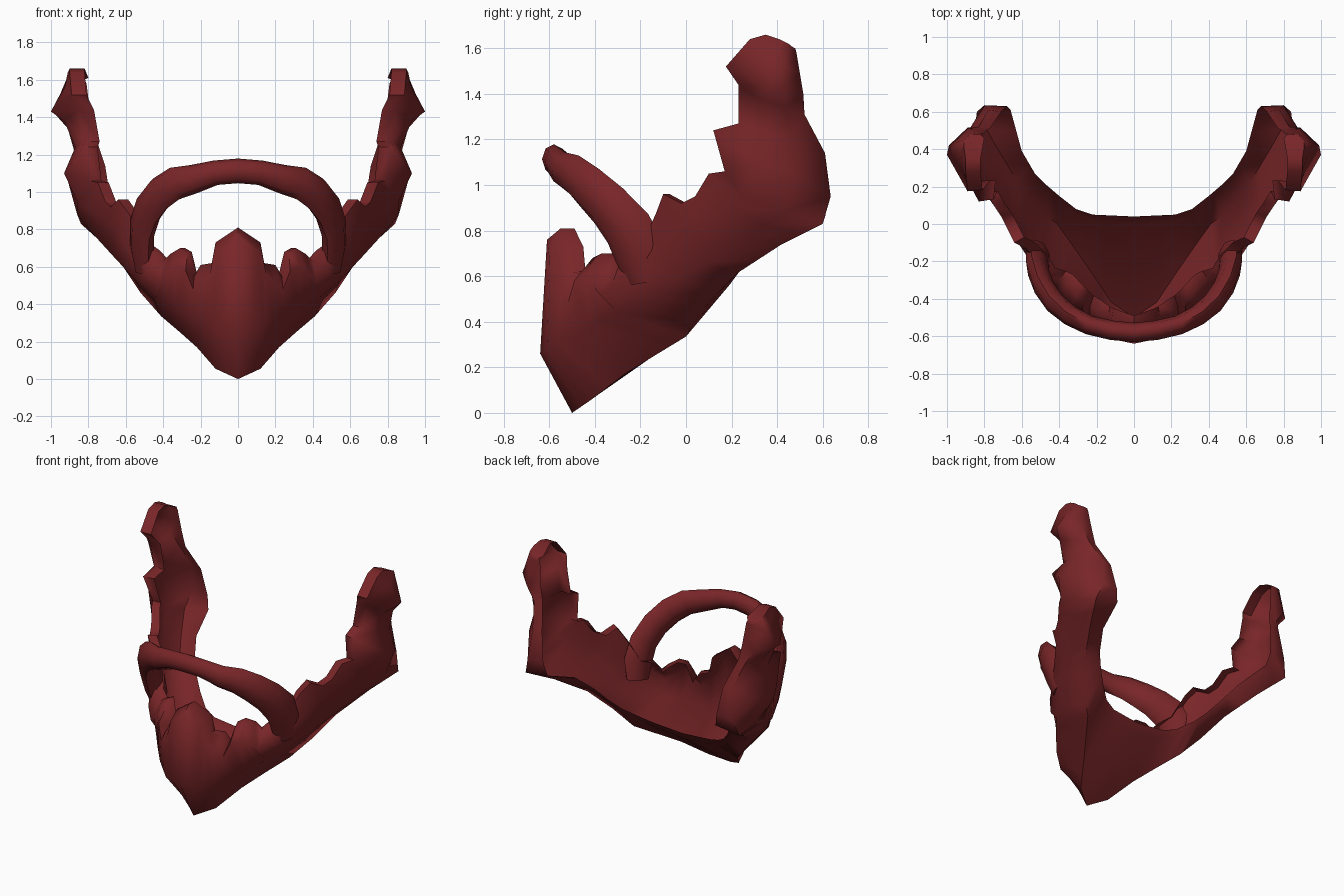
import bpy, bmesh, math
from mathutils import Vector as V

mat = bpy.data.materials.new("dark_red_hair")
mat.diffuse_color = (0.19, 0.019, 0.021, 1)


def rail(keys, n):
    """Fill a rail given at key stations to one point per station."""
    ks = sorted(keys)
    out = []
    for i in range(n):
        a = max(k for k in ks if k <= i)
        b = min(k for k in ks if k >= i)
        t = (i - a) / (b - a) if b > a else 0
        out.append(V(keys[a]).lerp(V(keys[b]), t))
    return out


def loft(name, rings, angle, closed):
    """Skin half-model rings, cap the far end, mirror across x = 0."""
    bm = bmesh.new()
    vs = [[bm.verts.new(p) for p in r] for r in rings]
    m = len(rings[0])
    for a, b in zip(vs, vs[1:]):
        for j in range(m if closed else m - 1):
            bm.faces.new((a[j], a[(j + 1) % m], b[(j + 1) % m], b[j]))
    bm.faces.new(vs[-1])
    bmesh.ops.recalc_face_normals(bm, faces=bm.faces)
    # make the widest face point away from the middle
    f = max(bm.faces, key=lambda f: abs(f.calc_center_median().x))
    if f.normal.x < 0:
        bmesh.ops.reverse_faces(bm, faces=bm.faces)
    me = bpy.data.meshes.new(name)
    bm.to_mesh(me)
    bm.free()
    me.materials.append(mat)
    ob = bpy.data.objects.new(name, me)
    bpy.context.collection.objects.link(ob)
    mod = ob.modifiers.new("mirror", "MIRROR")
    mod.use_clip = True
    mod.merge_threshold = 0.002
    bpy.context.view_layer.objects.active = ob
    ob.select_set(True)
    bpy.ops.object.modifier_apply(modifier="mirror")
    bpy.ops.object.shade_smooth_by_angle(angle=math.radians(angle))
    ob.select_set(False)


# jagged upper rim, from chin tuft to the tip of the sideburn
rim = [V(p) for p in (
    (0, -.55, .81), (.12, -.51, .73), (.14, -.50, .62), (.20, -.46, .61),
    (.235, -.44, .55), (.27, -.41, .68), (.31, -.37, .70), (.36, -.32, .67),
    (.40, -.30, .63), (.46, -.28, .69), (.51, -.20, .72), (.58, -.13, .88),
    (.64, -.10, .96), (.68, -.02, .92), (.71, .04, .95), (.75, .10, 1.05),
    (.79, .17, 1.06), (.83, .12, 1.24), (.82, .23, 1.27), (.85, .23, 1.44),
    (.89, .175, 1.52), (.90, .28, 1.64), (.90, .35, 1.66), (.88, .46, 1.61))]
n = len(rim)

# outer surface below the rim
upper = rail({0: (0, -.61, .76), 1: (.11, -.60, .68), 2: (.15, -.58, .56),
              4: (.24, -.52, .48), 5: (.28, -.49, .58), 6: (.33, -.44, .60),
              8: (.42, -.38, .52), 9: (.48, -.32, .58), 10: (.54, -.22, .62),
              12: (.66, -.04, .82), 14: (.75, .12, .88), 16: (.86, .25, .95),
              17: (.93, .31, 1.10), 18: (.87, .32, 1.24), 19: (.93, .32, 1.38),
              20: (1.0, .37, 1.43), 21: (.93, .38, 1.55), 22: (.91, .41, 1.64),
              23: (.88, .47, 1.605)}, n)
# fullest part of the jaw
lower = rail({0: (0, -.64, .26), 2: (.14, -.61, .28), 4: (.25, -.52, .33),
              6: (.34, -.42, .38), 8: (.44, -.30, .44), 10: (.54, -.13, .52),
              12: (.67, .08, .66), 14: (.77, .26, .77), 16: (.86, .43, .88),
              17: (.91, .46, 1.06), 18: (.87, .46, 1.20), 19: (.91, .44, 1.34),
              20: (.99, .42, 1.43), 22: (.91, .45, 1.62),
              23: (.88, .475, 1.60)}, n)
# bottom outline and back edge
jaw = rail({0: (0, -.5, 0), 2: (.12, -.42, .055), 4: (.22, -.27, .17),
            6: (.31, -.14, .25), 8: (.41, 0, .335), 10: (.52, .08, .46),
            12: (.62, .22, .61), 14: (.74, .42, .74), 16: (.84, .60, .83),
            17: (.80, .635, .95), 18: (.78, .61, 1.14), 19: (.83, .52, 1.31),
            20: (.89, .515, 1.40), 22: (.87, .485, 1.58), 23: (.86, .48, 1.60)}, n)
# throat edge, which is left open
neck = rail({0: (0, .04, .41), 4: (.22, .05, .43), 6: (.31, .08, .46),
             8: (.40, .15, .52), 10: (.47, .21, .59), 12: (.53, .27, .67),
             14: (.60, .39, .78), 16: (.66, .61, .86), 17: (.68, .63, .95),
             18: (.71, .60, 1.14), 19: (.77, .51, 1.32), 20: (.79, .50, 1.42),
             22: (.81, .48, 1.58), 23: (.82, .48, 1.60)}, n)

rings = []
for i in range(n):
    t = rim[i]
    d = V((-t.x, max(0, .25 - t.y), 0)).normalized() * (.06 if i < 17 else .08)
    if i < 16:                                   # underside curling up to the throat
        under = neck[i] + V((0, -.04, -.06)) * (1 - i / 18)
    else:
        under = neck[i].lerp(jaw[i], .3)
    rings.append([t + d, t, upper[i], lower[i], jaw[i], under, neck[i]])
loft("beard", rings, 65, False)

# moustache: flattened tube arching over the mouth (centre, half height, half depth)
path = [((0, -.58, 1.113), .066, .052), ((.12, -.568, 1.103), .066, .052),
        ((.24, -.54, 1.068), .078, .052), ((.34, -.49, 1.045), .09, .055),
        ((.42, -.425, .99), .098, .058), ((.48, -.34, .91), .105, .058),
        ((.512, -.255, .81), .115, .058), ((.515, -.20, .70), .12, .058),
        ((.50, -.17, .58), .09, .05)]
tube = []
for i, (c, h, w) in enumerate(path):
    a, b = V(path[max(i - 1, 0)][0]), V(path[min(i + 1, len(path) - 1)][0])
    tan = (b - a).normalized() if i else V((1, 0, 0))
    out = V((c[0] * 1.2, c[1], 0)).normalized()
    out = (out - tan * out.dot(tan)).normalized()
    up = out.cross(tan)
    tube.append([V(c) + up * h * math.sin(k * math.pi / 4)
                 + out * w * math.cos(k * math.pi / 4) for k in range(8)])
loft("moustache", tube, 60, True)
